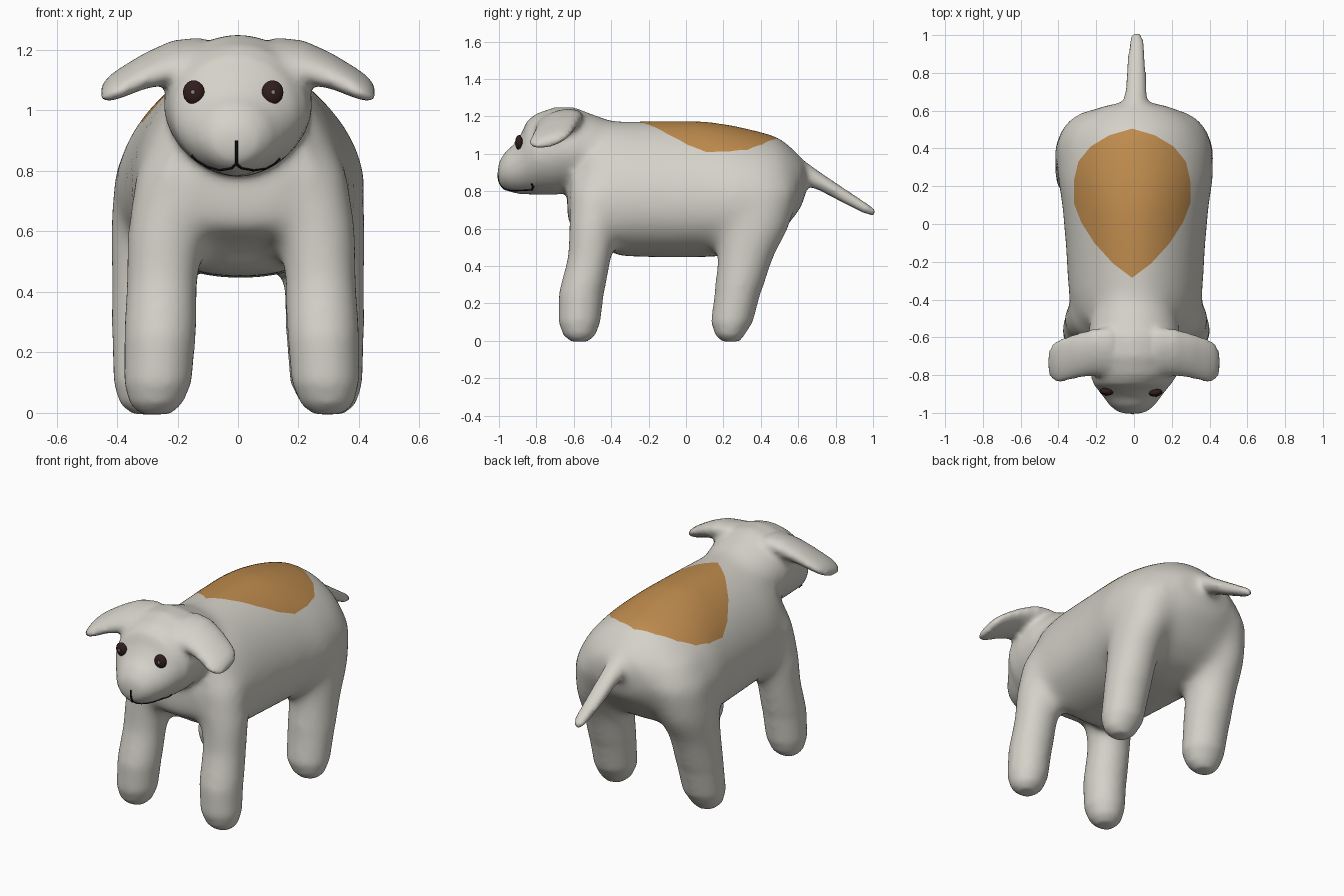
import bpy, bmesh, math
from mathutils import Vector
from mathutils.bvhtree import BVHTree

if "Cube" in bpy.data.objects:
    bpy.data.objects.remove(bpy.data.objects["Cube"])


def material(name, rgb):
    m = bpy.data.materials.new(name)
    m.diffuse_color = (*rgb, 1)
    m.use_nodes = True
    m.node_tree.nodes["Principled BSDF"].inputs["Base Color"].default_value = m.diffuse_color
    return m


plush = material("warm grey plush", (0.66, 0.64, 0.58))
tan = material("tan patch", (0.52, 0.26, 0.075))
brown = material("dark brown", (0.03, 0.013, 0.012))
black = material("black thread", (0.006, 0.005, 0.005))
glint = material("eye pin grey", (0.25, 0.22, 0.22))


def add_object(name, bm, *mats):
    me = bpy.data.meshes.new(name)
    bm.to_mesh(me)
    for m in mats:
        me.materials.append(m)
    ob = bpy.data.objects.new(name, me)
    bpy.context.collection.objects.link(ob)
    return ob


def loft(bm, axis, stations, side=1, shear=0.0, upper=2.0, lower=2.0, shift=0.0, n=40):
    """Closed tube of superellipses; station = (position, centre a, centre b, radius a, radius b)."""
    rings = []
    for s, ca, cb, ra, rb in stations:
        ring = []
        for i in range(n):
            t = 2 * math.pi * i / n
            c, d = math.cos(t), math.sin(t)
            e = 2 / (upper if d > 0 else lower)
            da = ra * math.copysign(abs(c) ** e, c)
            a, b = ca + da, cb + rb * math.copysign(abs(d) ** e, d) + shear * da
            x, y, z = {"x": (s, a, b), "y": (a, s, b), "z": (a, b, s)}[axis]
            ring.append(bm.verts.new((x * side + shift, y, z)))
        rings.append(ring)
    for r, q in zip(rings, rings[1:]):
        for i in range(n):
            bm.faces.new((r[i], r[(i + 1) % n], q[(i + 1) % n], q[i]))
    bm.faces.new(rings[0])
    bm.faces.new(rings[-1])


bm = bmesh.new()
# Torso: (position, top, bottom, height of widest line, half width) as upper and lower halves
torso = [
    (-.635, .86, .63, .74, .15), (-.605, 1.0, .59, .76, .26), (-.50, 1.15, .565, .76, .325),
    (-.38, 1.175, .452, .75, .355), (-.10, 1.18, .445, .75, .372), (.10, 1.178, .447, .75, .39),
    (.25, 1.155, .455, .75, .415), (.40, 1.12, .50, .76, .405), (.50, 1.09, .57, .78, .36),
    (.57, 1.03, .65, .82, .285), (.62, .98, .72, .85, .19), (.645, .93, .81, .87, .07)]
for is_top in (True, False):
    # each half is a full tube, squashed thin on its hidden side, so the halves overlap
    before = set(bm.verts)
    loft(bm, "y", [(y, 0, mid, w, (top - mid) if is_top else (mid - bot)) for y, top, bot, mid, w in torso],
         upper=1.8, lower=2.3, shift=.008)
    mids = {round(y, 4): mid for y, _, _, mid, _ in torso}
    for v in set(bm.verts) - before:
        d = v.co.z - mids[round(v.co.y, 4)]
        if (d < 0) == is_top:
            v.co.z -= d * .7
# Head and snout
loft(bm, "y", [
    (-1.005, -.01, .90, .04, .04), (-.99, -.01, .90, .085, .075), (-.96, -.01, .91, .12, .108),
    (-.92, -.01, .92, .15, .13), (-.88, -.01, .945, .18, .162), (-.85, -.01, .98, .205, .197),
    (-.80, 0, .998, .23, .217), (-.70, 0, 1.015, .245, .235), (-.60, 0, 1.022, .245, .227),
    (-.50, 0, 1.0, .23, .21), (-.35, 0, .97, .20, .19)], lower=1.85)
# Tail
loft(bm, "y", [
    (.52, 0, .92, .095, .095), (.63, .008, .90, .064, .066), (.72, .01, .85, .056, .05),
    (.82, .012, .79, .052, .043), (.95, .014, .714, .042, .033), (1.0, .014, .69, .031, .024),
    (1.012, .014, .687, .018, .014)])
for side in (-1, 1):
    # Front legs
    loft(bm, "z", [
        (-.005, .285, -.57, .05, .045), (.03, .283, -.57, .088, .086), (.10, .277, -.57, .112, .112),
        (.25, .270, -.56, .118, .120), (.45, .262, -.515, .122, .120), (.60, .25, -.50, .132, .128),
        (.80, .205, -.47, .145, .15), (.92, .15, -.44, .13, .14)], side, shift=.012)
    # Hind legs
    loft(bm, "z", [
        (-.005, .30, .24, .05, .045), (.03, .30, .235, .092, .078), (.10, .292, .245, .120, .112),
        (.25, .288, .275, .128, .122), (.45, .285, .32, .136, .152), (.60, .275, .36, .148, .192),
        (.80, .215, .385, .195, .225), (.95, .15, .38, .18, .20)], side)
    # Floppy ears
    loft(bm, "x", [
        (.12, -.68, 1.17, .13, .065), (.22, -.68, 1.16, .125, .064), (.31, -.70, 1.13, .12, .052),
        (.39, -.725, 1.09, .118, .042), (.43, -.73, 1.07, .10, .034), (.455, -.73, 1.055, .06, .018)],
        side, shear=.25)
bmesh.ops.recalc_face_normals(bm, faces=bm.faces)
dog = add_object("plush_body", bm, plush, tan)

# Melt the parts into one soft skin, blending the leg joints more strongly
bpy.context.view_layer.objects.active = dog
dog.select_set(True)
mod = dog.modifiers.new("skin", "REMESH")
mod.mode, mod.voxel_size = "VOXEL", 0.016
bpy.ops.object.modifier_apply(modifier="skin")
joints = dog.vertex_groups.new(name="joints")
for v in dog.data.vertices:
    x, y, z = v.co
    shoulder = min((abs(x) - .24) / .04, (1.0 - z) / .05)
    w = min((z - .3) / .15, (.66 - y) / .08, max((y + .48) / .08, (.76 - z) / .08, shoulder), 1)
    if w > 0:
        joints.add([v.index], w, "REPLACE")
for name, count, group in (("blend", 70, "joints"), ("soften", 8, "")):
    mod = dog.modifiers.new(name, "SMOOTH")
    mod.factor, mod.iterations, mod.vertex_group = 0.5, count, group
    bpy.ops.object.modifier_apply(modifier=name)

# Tan saddle patch: cut the back along a convex outline seen from above
half = [(0, -.285), (.10, -.21), (.20, -.10), (.27, .01), (.308, .11), (.308, .23),
        (.285, .33), (.22, .41), (.12, .47), (0, .505)]
outline = [Vector((x - .01, y, 0)) for x, y in half] + [Vector((-x - .01, y, 0)) for x, y in half[-2:0:-1]]
cuts = []
for p, q in zip(outline, outline[1:] + outline[:1]):
    d = q - p
    cuts.append((p, Vector((d.y, -d.x, 0)).normalized()))
bm = bmesh.new()
bm.from_mesh(dog.data)


def on_back(f):
    c = f.calc_center_median()
    return c.z > .85 and abs(c.x) < .36 and -.32 < c.y < .53


for p, nrm in cuts:
    faces = [f for f in bm.faces if on_back(f)]
    geom = set(faces)
    for f in faces:
        geom.update(f.edges)
        geom.update(f.verts)
    bmesh.ops.bisect_plane(bm, geom=list(geom), dist=1e-5, plane_co=p, plane_no=nrm)
for f in bm.faces:
    f.smooth = True
    c = f.calc_center_median()
    inside = on_back(f) and all((c - p).dot(nrm) < 0 for p, nrm in cuts)
    f.material_index = 1 if inside else 0
bm.to_mesh(dog.data)
skin = BVHTree.FromBMesh(bm)


def on_face(x, z):
    """Point and normal where the face is hit from the front."""
    return skin.ray_cast(Vector((x, -2, z)), Vector((0, 1, 0)))[:2]


# Button eyes, each with a small pin in the middle
for label, x in (("left", -.145), ("right", .113)):
    co, nrm = on_face(x, 1.06)
    if co is None:
        continue
    aim = Vector((nrm.x * .35, -1, 0)).normalized()
    for part, r, depth, off, mat in (("eye", .036, .020, .011, brown), ("eye_pin", .007, .004, .030, glint)):
        bm = bmesh.new()
        bmesh.ops.create_uvsphere(bm, u_segments=20, v_segments=12, radius=1)
        for f in bm.faces:
            f.smooth = True
        ob = add_object(f"{label}_{part}", bm, mat)
        ob.scale = (r, r * 1.1, depth)
        ob.rotation_euler = aim.to_track_quat("Z", "Y").to_euler()
        ob.location = co + aim * off

# Stitched mouth
strokes = {
    "mouth_middle": [(-.005, .90), (-.005, .825)],
    "mouth_left": [(-.005, .825), (-.02, .81), (-.06, .803), (-.10, .815), (-.135, .835), (-.152, .853)],
    "mouth_right": [(-.005, .825), (.01, .81), (.05, .803), (.09, .808), (.12, .825), (.138, .842)]}
for name, pts in strokes.items():
    path = []
    for (x0, z0), (x1, z1) in zip(pts, pts[1:]):
        for k in range(6):
            co, nrm = on_face(x0 + (x1 - x0) * k / 5, z0 + (z1 - z0) * k / 5)
            if co is not None:
                path.append(co)
    cu = bpy.data.curves.new(name, "CURVE")
    cu.dimensions = "3D"
    cu.bevel_depth, cu.bevel_resolution, cu.use_fill_caps = .005, 1, True
    sp = cu.splines.new("POLY")
    path = [p for i, p in enumerate(path) if i == 0 or (p - path[i - 1]).length > 1e-4]
    sp.points.add(len(path) - 1)
    for pt, co in zip(sp.points, path):
        pt.co = (*co, 1)
    cu.materials.append(black)
    bpy.context.collection.objects.link(bpy.data.objects.new(name, cu))
